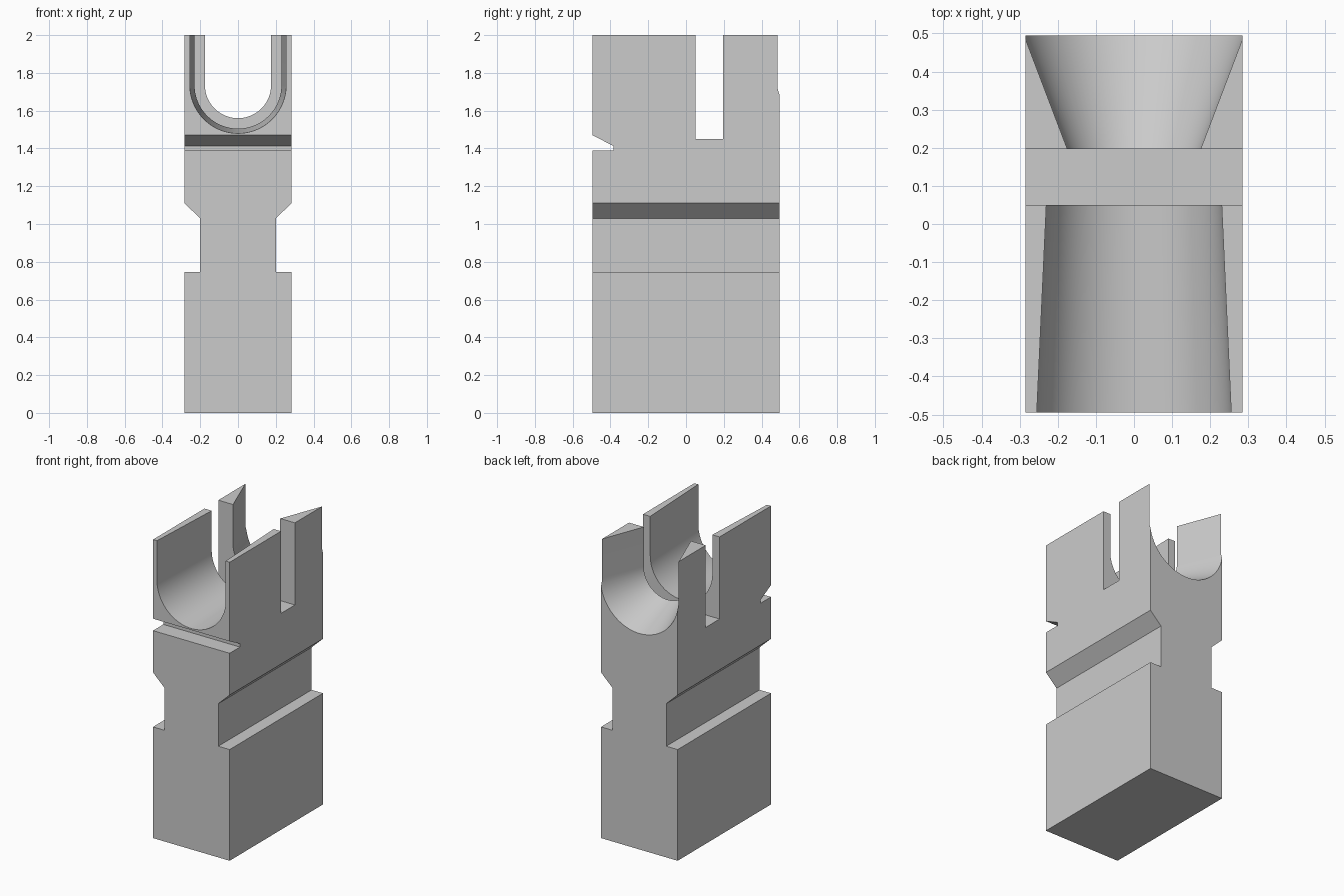
import bpy, bmesh, math
from mathutils import Vector

cube = bpy.data.objects.get("Cube")
if cube:
    bpy.data.objects.remove(cube, do_unlink=True)

grey = bpy.data.materials.new("light_grey")
grey.use_nodes = True
grey.diffuse_color = (0.6, 0.6, 0.6, 1)
grey.node_tree.nodes["Principled BSDF"].inputs["Base Color"].default_value = (0.6, 0.6, 0.6, 1)

HALF_W, HALF_D, TOP = 0.284, 0.494, 2.0
AXIS_Z = 1.735  # centre height of the round saddle


def loft(name, start, end):
    """Solid between two matching closed outlines."""
    bm = bmesh.new()
    a = [bm.verts.new(p) for p in start]
    b = [bm.verts.new(p) for p in end]
    bm.faces.new(a)
    bm.faces.new(b[::-1])
    for i in range(len(a)):
        j = (i + 1) % len(a)
        bm.faces.new((a[j], a[i], b[i], b[j]))
    bmesh.ops.recalc_face_normals(bm, faces=bm.faces)
    mesh = bpy.data.meshes.new(name)
    bm.to_mesh(mesh)
    bm.free()
    obj = bpy.data.objects.new(name, mesh)
    bpy.context.collection.objects.link(obj)
    mesh.materials.append(grey)
    return obj


def u_outline(y, r, segments=48):
    """U-shaped outline: half circle below, straight walls up past the top."""
    arc = [math.pi + math.pi * i / segments for i in range(segments + 1)]
    pts = [Vector((r * math.cos(t), y, AXIS_Z + r * math.sin(t))) for t in arc]
    return [Vector((-r, y, TOP + 0.1))] + pts + [Vector((r, y, TOP + 0.1))]


def u_channel(name, y0, r0, y1, r1, lo, hi):
    """Tapered channel, continued along its slope to lo and hi."""
    slope = (r1 - r0) / (y1 - y0)
    return loft(name, u_outline(lo, r0 + slope * (lo - y0)),
                u_outline(hi, r0 + slope * (hi - y0)))


def across(name, outline):
    """Cutter running through the full width from a (y, z) outline."""
    return loft(name, [(-0.4, y, z) for y, z in outline],
                [(0.4, y, z) for y, z in outline])


# Main block with a grip groove on each side
side = [(HALF_W, 0), (HALF_W, 0.745), (0.2, 0.745), (0.2, 1.03), (HALF_W, 1.11), (HALF_W, TOP)]
outline = side + [(-x, z) for x, z in reversed(side)]
block = loft("holder_block", [(x, -HALF_D, z) for x, z in outline],
             [(x, HALF_D, z) for x, z in outline])

# Cutters: saddle channels, cross slot and front notch
cutters = [
    u_channel("front_channel", -HALF_D, 0.255, 0.05, 0.23, -0.55, 0.1),
    u_channel("rear_channel", 0.197, 0.175, HALF_D, 0.288, 0.15, 0.55),
    across("cross_slot", [(0.05, 1.45), (0.197, 1.45), (0.197, 2.2), (0.05, 2.2)]),
    across("front_notch", [(-0.6, 1.39), (-0.385, 1.39), (-0.385, 1.413), (-HALF_D, 1.47), (-0.6, 1.525)]),
]

bpy.context.view_layer.objects.active = block
for cutter in cutters:
    mod = block.modifiers.new(cutter.name, "BOOLEAN")
    mod.operation, mod.solver, mod.object = "DIFFERENCE", "EXACT", cutter
    bpy.ops.object.modifier_apply(modifier=mod.name)
    bpy.data.objects.remove(cutter, do_unlink=True)

# Smooth saddle, sharp corners
bpy.ops.object.select_all(action="DESELECT")
block.select_set(True)
bpy.ops.object.shade_smooth_by_angle(angle=math.radians(25))
